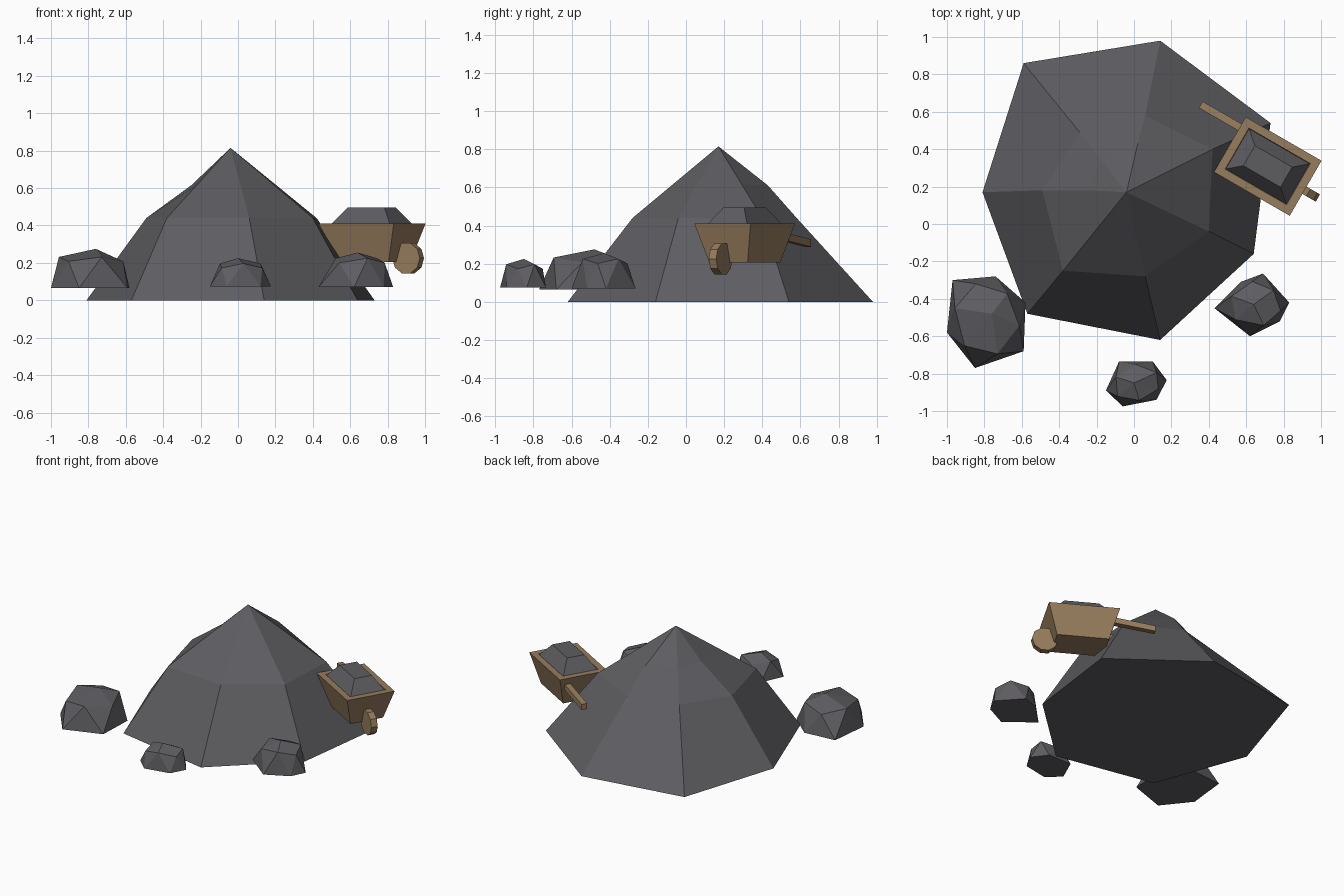
import bpy, bmesh, math
from mathutils import Matrix, Vector

if "Cube" in bpy.data.objects:
    bpy.data.objects.remove(bpy.data.objects["Cube"])


def material(name, rgb):
    m = bpy.data.materials.new(name)
    m.diffuse_color = (*rgb, 1)
    m.use_nodes = True
    m.node_tree.nodes["Principled BSDF"].inputs["Base Color"].default_value = m.diffuse_color
    return m


STONE = material("dark_stone", (0.110, 0.107, 0.118))
WOOD = material("brown_wood", (0.305, 0.202, 0.112))


def loft(name, rings, mat, peak=None, twisted=False, matrix=None):
    """Skin equal-length rings; close the top with a peak or a flat cap."""
    bm = bmesh.new()
    loops = [[bm.verts.new(p) for p in r] for r in rings]
    n = len(loops[0])
    bm.faces.new(loops[0][::-1])
    for a, b in zip(loops, loops[1:]):
        for i in range(n):
            j = (i + 1) % n
            if twisted:
                bm.faces.new((a[i], a[j], b[i]))
                bm.faces.new((a[j], b[j], b[i]))
            else:
                bm.faces.new((a[i], a[j], b[j], b[i]))
    if peak:
        tip = bm.verts.new(peak)
        for i in range(n):
            bm.faces.new((loops[-1][i], loops[-1][(i + 1) % n], tip))
    else:
        bm.faces.new(loops[-1])
    bmesh.ops.recalc_face_normals(bm, faces=bm.faces)
    if matrix:
        bm.transform(matrix)
    me = bpy.data.meshes.new(name)
    bm.to_mesh(me)
    bm.free()
    me.materials.append(mat)
    ob = bpy.data.objects.new(name, me)
    bpy.context.collection.objects.link(ob)
    return ob


def rect(hx, hy, z):
    return [(-hx, -hy, z), (hx, -hy, z), (hx, hy, z), (-hx, hy, z)]


# Mound: seven-sided base, shoulder ring, upper ring and peak
peak = Vector((-0.04, 0.17, 0.815))
base = [(0.14, 0.98), (-0.59, 0.86), (-0.81, 0.17), (-0.57, -0.48),
        (0.14, -0.62), (0.64, -0.16), (0.73, 0.54)]
shoulder = [(0.06, 0.58), (-0.29, 0.49), (-0.49, 0.18), (-0.38, -0.25),
            (0.06, -0.28), (0.40, -0.04), (0.42, 0.40)]
low = [Vector((x, y, 0)) for x, y in base]
mid = [Vector((x, y, 0.44)) for x, y in shoulder]
high = [p.lerp(peak, 0.47) for p in mid]
high[0] = Vector((0.02, 0.43, 0.61))
high[2] = Vector((-0.25, 0.18, 0.615))
loft("mound", [low, mid, high], STONE, peak)


# Loose boulders: faceted domes with a twisted upper ring
def boulder(name, hull, z0, z1, top):
    c = Vector((sum(p[0] for p in hull) / len(hull), sum(p[1] for p in hull) / len(hull)))
    lower = [(x, y, z0) for x, y in hull]
    upper = []
    for i, p in enumerate(hull):
        m = (Vector(p) + Vector(hull[(i + 1) % len(hull)])) / 2
        m = c + (m - c) * 0.86
        upper.append((m.x, m.y, z1 + 0.012 * (-1) ** i))
    loft(name, [lower, upper], STONE, top, twisted=True)


boulder("boulder_left", [(-0.97, -0.30), (-1.0, -0.58), (-0.85, -0.77), (-0.59, -0.68),
                         (-0.58, -0.42), (-0.74, -0.28)], 0.065, 0.22, (-0.76, -0.48, 0.275))
boulder("boulder_front", [(-0.08, -0.735), (-0.15, -0.89), (-0.06, -0.975), (0.12, -0.94),
                          (0.175, -0.835), (0.10, -0.735)], 0.075, 0.185, (0.0, -0.85, 0.225))
boulder("boulder_right", [(0.57, -0.31), (0.43, -0.45), (0.62, -0.60), (0.78, -0.52),
                          (0.83, -0.42), (0.69, -0.265)], 0.07, 0.213, (0.64, -0.43, 0.255))

# Wheelbarrow: built along local x, then turned into place
place = Matrix.Translation((0.715, 0.308, 0)) @ Matrix.Rotation(math.radians(-30), 4, 'Z')
loft("barrow_tray", [rect(0.171, 0.116, 0.205), rect(0.234, 0.17, 0.41),
                     rect(0.19, 0.127, 0.41), rect(0.185, 0.122, 0.395)], WOOD, matrix=place)
loft("barrow_load", [rect(0.188, 0.125, 0.40), rect(0.115, 0.062, 0.495)], STONE, matrix=place)

# Wheel: ten-sided disc under the nose
wheel = [[(0.232 + 0.085 * math.cos(a), y, 0.225 + 0.085 * math.sin(a))
          for a in (math.tau * i / 10 for i in range(10))] for y in (-0.035, 0.01)]
loft("barrow_wheel", wheel, WOOD, matrix=place)

# Handles: a pair of bars sloping slightly down to the grips
for side, y in (("left", 0.107), ("right", -0.107)):
    ends = [[(x, y + dy, z + dz) for dy, dz in ((-.02, -.02), (.02, -.02), (.02, .02), (-.02, .02))]
            for x, z in ((-0.475, 0.308), (-0.19, 0.345))]
    loft("barrow_handle_" + side, ends, WOOD, matrix=place)
